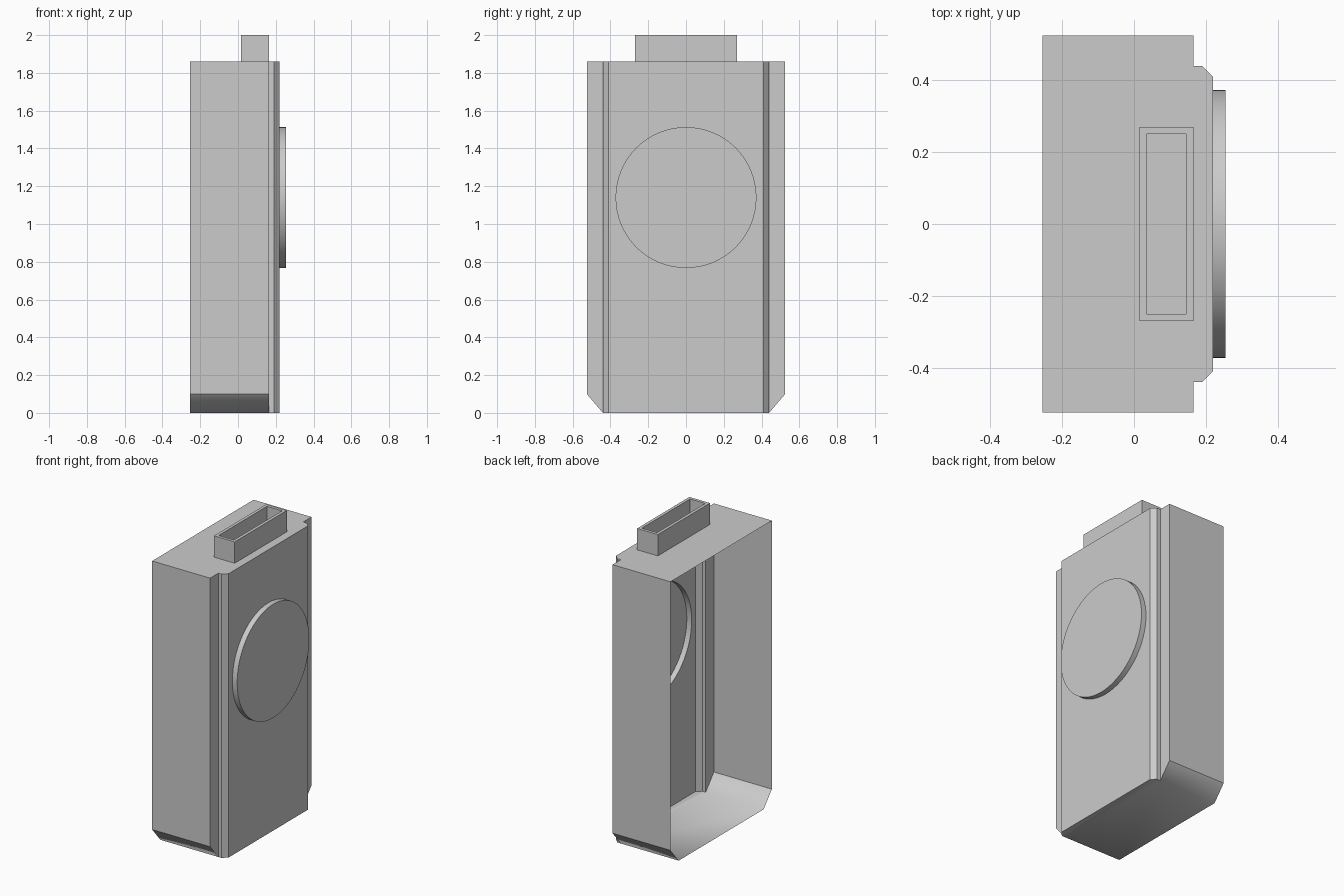
import bpy, bmesh, math

if "Cube" in bpy.data.objects:
    bpy.data.objects.remove(bpy.data.objects["Cube"])

TOP = 1.86          # height of the case without the connector
FRONT = 0.22        # x of the raised panel
DISC_Z, DISC_R, DISC_X = 1.14, 0.373, 0.255
SEGS = 64


def finish(bm, name):
    bmesh.ops.remove_doubles(bm, verts=bm.verts, dist=1e-5)
    bmesh.ops.recalc_face_normals(bm, faces=bm.faces)
    mesh = bpy.data.meshes.new(name)
    bm.to_mesh(mesh)
    bm.free()
    obj = bpy.data.objects.new(name, mesh)
    bpy.context.collection.objects.link(obj)
    return obj


def face(bm, points, smooth=False):
    f = bm.faces.new([bm.verts.new(p) for p in points])
    f.smooth = smooth
    return f


def ring(bm, x):
    return [bm.verts.new((x, DISC_R * math.cos(a), DISC_Z + DISC_R * math.sin(a)))
            for a in (2 * math.pi * i / SEGS for i in range(SEGS))]


def loop_edges(bm, verts):
    return [bm.edges.new((v, verts[(i + 1) % len(verts)])) for i, v in enumerate(verts)]


# Case shell, open at the back (-x): half outline as x, y, bottom z
half = [(-0.255, 0.525, 0.1), (0.165, 0.525, 0.1), (0.165, 0.44, 0),
        (0.19, 0.44, 0), (FRONT, 0.41, 0)]
full = half + [(x, -y, z) for x, y, z in reversed(half)]
bm = bmesh.new()

# Walls, leaving out the raised panel
for i, ((x0, y0, z0), (x1, y1, z1)) in enumerate(zip(full, full[1:])):
    if i != len(half) - 1:
        face(bm, [(x0, y0, z0), (x1, y1, z1), (x1, y1, TOP), (x0, y0, TOP)])

# Raised panel with a round opening behind the disc
rect = [bm.verts.new((FRONT, y, z)) for y, z in
        ((-0.41, 0), (0.41, 0), (0.41, TOP), (-0.41, TOP))]
edges = loop_edges(bm, rect) + loop_edges(bm, ring(bm, FRONT))
bmesh.ops.triangle_fill(bm, edges=edges, use_beauty=True, normal=(1, 0, 0))

# Top plate, bottom plate and softly shaded bottom chamfers
face(bm, [(x, y, TOP) for x, y, z in full])
base = [(-0.255, 0.44, 0)] + half[2:]
face(bm, base + [(x, -y, z) for x, y, z in reversed(base)], True)
for s in (1, -1):
    face(bm, [(-0.255, s * 0.525, 0.1), (0.165, s * 0.525, 0.1),
              (0.165, s * 0.44, 0), (-0.255, s * 0.44, 0)], True)
bmesh.ops.remove_doubles(bm, verts=bm.verts, dist=1e-5)
for e in bm.edges:
    e.smooth = all(f.smooth for f in e.link_faces)
finish(bm, "case_shell")

# Round raised cover, hollow from behind
bm = bmesh.new()
back, front = ring(bm, FRONT), ring(bm, DISC_X)
for i in range(SEGS):
    j = (i + 1) % SEGS
    bm.faces.new((back[i], back[j], front[j], front[i])).smooth = True
cap = bm.faces.new(front)
for e in cap.edges:
    e.smooth = False
finish(bm, "round_cover")

# Hollow rectangular connector on top
bm = bmesh.new()


def rectangle(x0, x1, y, z):
    return [bm.verts.new(p) for p in
            ((x0, -y, z), (x1, -y, z), (x1, y, z), (x0, y, z))]


loops = [rectangle(0.015, 0.165, 0.27, TOP), rectangle(0.015, 0.165, 0.27, 2.0),
         rectangle(0.035, 0.145, 0.25, 2.0), rectangle(0.035, 0.145, 0.25, TOP)]
for a, b in zip(loops, loops[1:]):
    for i in range(4):
        j = (i + 1) % 4
        bm.faces.new((a[i], a[j], b[j], b[i]))
finish(bm, "connector_sleeve")
